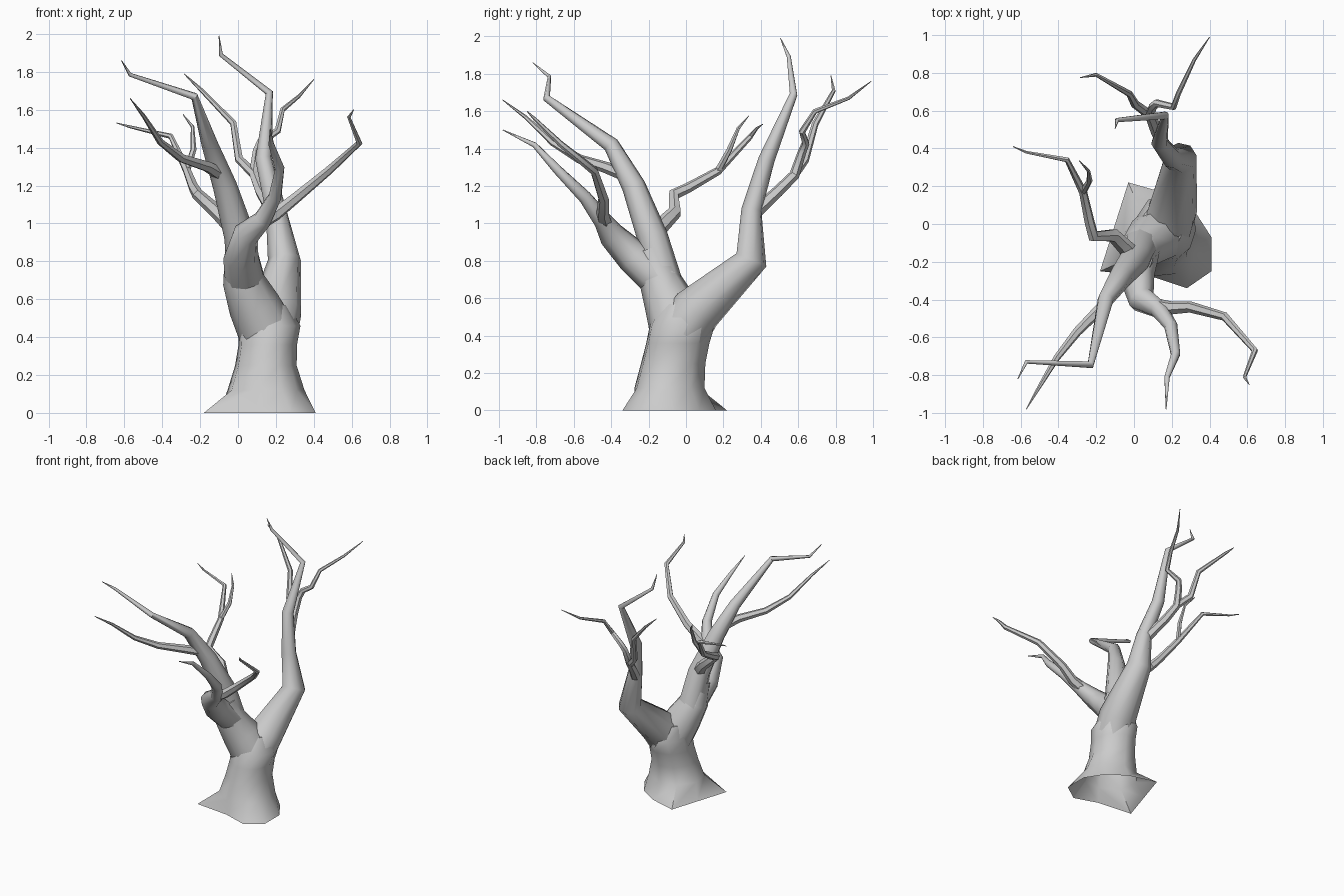
import bpy, bmesh, math
from mathutils import Vector


def finish(name, bm):
    bmesh.ops.recalc_face_normals(bm, faces=bm.faces)
    me = bpy.data.meshes.new(name)
    bm.to_mesh(me)
    bm.free()
    ob = bpy.data.objects.new(name, me)
    bpy.context.collection.objects.link(ob)
    bpy.ops.object.select_all(action='DESELECT')
    bpy.context.view_layer.objects.active = ob
    ob.select_set(True)
    bpy.ops.object.shade_smooth_by_angle(angle=math.radians(50))
    return ob


def bridge(bm, rings):
    for a, b in zip(rings, rings[1:]):
        n = len(a)
        for i in range(n):
            j = (i + 1) % n
            bm.faces.new((a[i], a[j], b[j], b[i]))


def limb(name, path, sides=6):
    """Tapered tube through (x, y, z, radius) points, with mitred joints."""
    bm = bmesh.new()
    pts = [Vector(p[:3]) for p in path]
    dirs = [(b - a).normalized() for a, b in zip(pts, pts[1:])]
    u = dirs[0].orthogonal().normalized()
    rings = []
    for i, p in enumerate(pts):
        d0, d1 = dirs[max(i - 1, 0)], dirs[min(i, len(dirs) - 1)]
        t = (d0 + d1).normalized()
        u = (u - t * u.dot(t)).normalized()
        v = t.cross(u)
        r = path[i][3] * 1.06
        rings.append([bm.verts.new(p + r * (u * math.cos(a) + v * math.sin(a)))
                      for a in (2 * math.pi * k / sides for k in range(sides))])
    bridge(bm, rings)
    bm.faces.new(rings[-1])
    return finish(name, bm)


# Trunk: irregular flared foot, then oval rings up to the crotch
foot = [(-.18, -.25), (.1, -.28), (.28, -.34), (.41, -.25), (.41, -.07),
        (.32, .07), (.18, .16), (-.03, .22), (-.1, 0)]
ovals = [(.145, -.09, .12, .20, .185), (.145, -.07, .25, .16, .17),
         (.155, -.045, .36, .152, .167), (.165, -.02, .46, .16, .172),
         (.14, -.02, .57, .12, .11)]
angles = [math.atan2(y + .06, x - .15) for x, y in foot]
bm = bmesh.new()
rings = [[bm.verts.new((x, y, 0)) for x, y in foot]]
for cx, cy, z, rx, ry in ovals:
    rings.append([bm.verts.new((cx + rx * 1.03 * math.cos(a), cy + ry * 1.03 * math.sin(a), z))
                  for a in angles])
bridge(bm, rings)
bm.faces.new(rings[-1])
finish("trunk", bm)

# Back limb and its branches
limb("back_limb", [(.175, -.01, .44, .135), (.2, .06, .54, .128), (.245, .35, .805, .083),
                   (.2, .35, 1.07, .052), (.135, .43, 1.34, .042), (.165, .575, 1.69, .02),
                   (-.09, .55, 1.89, .011), (-.1, .505, 1.99, .002)], 8)
limb("back_branch", [(.19, .36, 1.05, .035), (.12, .49, 1.17, .03), (.085, .58, 1.26, .027),
                     (.1, .62, 1.38, .022), (.12, .64, 1.43, .02), (.21, .62, 1.49, .017),
                     (.235, .69, 1.6, .013), (.32, .87, 1.67, .009), (.4, .99, 1.76, .002)])
limb("back_branch_left", [(.095, .57, 1.25, .025), (.005, .635, 1.34, .022),
                          (-.025, .69, 1.53, .017), (-.2, .79, 1.71, .01),
                          (-.285, .775, 1.79, .002)])

# Front limb: short stem that carries an upright limb and a leaning limb
limb("front_stem", [(.14, -.05, .45, .14), (.085, -.085, .57, .13),
                    (.03, -.14, .7, .105), (.015, -.19, .86, .08)], 8)
limb("upright_limb", [(.04, -.1, .64, .09), (.01, -.18, .93, .078), (-.07, -.28, 1.2, .06),
                      (-.15, -.4, 1.42, .041), (-.23, -.745, 1.67, .02),
                      (-.57, -.73, 1.785, .01), (-.615, -.82, 1.86, .002)], 8)
limb("upright_branch", [(-.08, -.3, 1.25, .034), (-.16, -.43, 1.3, .029),
                        (-.3, -.57, 1.345, .023), (-.41, -.71, 1.43, .017),
                        (-.5, -.86, 1.57, .01), (-.57, -.98, 1.66, .002)])
limb("leaning_limb", [(.04, -.11, .67, .1), (.015, -.28, .82, .088), (.04, -.4, .94, .068),
                      (.13, -.45, 1.02, .047), (.195, -.54, 1.14, .034),
                      (.22, -.69, 1.29, .024), (.175, -.81, 1.42, .014),
                      (.17, -.98, 1.5, .002)], 8)
limb("leaning_branch", [(.09, -.43, .99, .04), (.2, -.445, 1.05, .033), (.3, -.44, 1.13, .028),
                        (.48, -.49, 1.28, .022), (.64, -.67, 1.425, .016),
                        (.585, -.81, 1.56, .009), (.61, -.85, 1.6, .002)])

# Left side branch with a forked end
limb("side_branch", [(0, -.17, .95, .045), (-.11, -.06, 1.06, .036), (-.215, -.065, 1.155, .03),
                     (-.235, .01, 1.19, .026), (-.27, .17, 1.28, .021), (-.355, .34, 1.46, .014),
                     (-.57, .38, 1.51, .007), (-.64, .41, 1.53, .002)])
limb("side_twig", [(-.27, .17, 1.28, .018), (-.235, .23, 1.39, .015),
                   (-.24, .28, 1.51, .009), (-.29, .335, 1.575, .002)])
